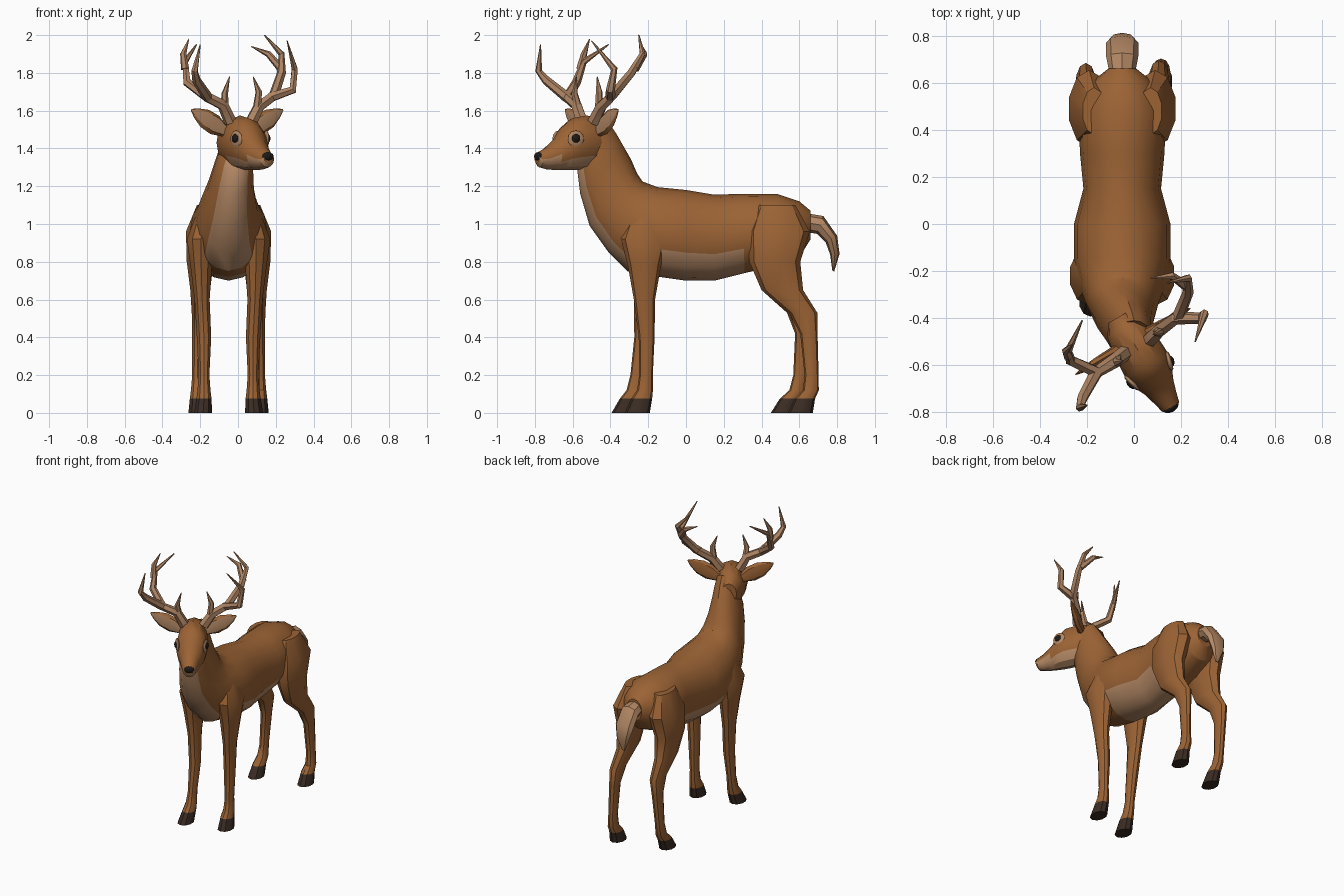
import bpy, bmesh
from math import sin, cos, pi, radians
from mathutils import Vector

cube = bpy.data.objects.get("Cube")
if cube:
    bpy.data.objects.remove(cube, do_unlink=True)
for other in bpy.context.selected_objects:
    other.select_set(False)


def material(name, rgb):
    m = bpy.data.materials.new(name)
    m.use_nodes = True
    m.diffuse_color = (*rgb, 1)
    m.node_tree.nodes["Principled BSDF"].inputs["Base Color"].default_value = (*rgb, 1)
    return m


FUR = material("brown_fur", (.33, .125, .035))
TAN = material("pale_fur", (.46, .25, .13))
HORN = material("antler_tan", (.42, .23, .125))
HOOF = material("dark_hoof", (.042, .025, .017))
BLACK = material("black", (.012, .01, .009))

parts = []
MID = -.05   # body centre line


def loft(name, rings, sides, mats, rule=None):
    """Skin a tube over rings of (centre, first half axis, second half axis)."""
    bm = bmesh.new()
    loops = []
    for c, u, v in rings:
        angles = [2 * pi * k / sides for k in range(sides)]
        loops.append([bm.verts.new(c + u * cos(a) + v * sin(a)) for a in angles])
    for i in range(len(loops) - 1):
        a, b = loops[i], loops[i + 1]
        for k in range(sides):
            n = (k + 1) % sides
            f = bm.faces.new((a[k], a[n], b[n], b[k]))
            if rule:
                f.material_index = rule(i, k, f.calc_center_median())
    first, last = bm.faces.new(loops[0]), bm.faces.new(loops[-1])
    if rule:
        first.material_index = rule(0, 0, first.calc_center_median())
        last.material_index = rule(len(loops) - 2, 0, last.calc_center_median())
    bmesh.ops.recalc_face_normals(bm, faces=bm.faces)
    mesh = bpy.data.meshes.new(name)
    bm.to_mesh(mesh)
    bm.free()
    for m in mats:
        mesh.materials.append(m)
    ob = bpy.data.objects.new(name, mesh)
    bpy.context.collection.objects.link(ob)
    parts.append(ob)
    return ob


def tine(name, points, radius):
    """Tapered, pointed antler branch along a path."""
    pts = [Vector(p) for p in points]
    u = Vector((.3, -1, .2))
    rings = []
    for i, p in enumerate(pts):
        t = (pts[min(i + 1, len(pts) - 1)] - pts[max(i - 1, 0)]).normalized()
        u = (u - t * u.dot(t)).normalized()
        s = i / (len(pts) - 1)
        r = radius * max(1 - .45 * s - .55 * s ** 6, .1)
        rings.append((p, u * r, t.cross(u) * r))
    loft(name, rings, 6, [HORN])


# Torso and neck: (bottom y, bottom z, top y, top z, half width, centre x)
spine = [
    (.66, .92, .66, 1.07, .06, MID),
    (.61, .84, .60, 1.12, .13, MID),
    (.48, .78, .48, 1.16, .185, MID),
    (.31, .74, .30, 1.16, .18, MID),
    (.15, .70, .15, 1.155, .165, MID),
    (0, .70, 0, 1.18, .205, MID),
    (-.14, .72, -.15, 1.195, .205, MID),
    (-.31, .75, -.23, 1.225, .18, MID),
    (-.41, .85, -.26, 1.27, .155, MID),
    (-.51, .99, -.29, 1.34, .125, -.04),
    (-.56, 1.16, -.33, 1.41, .105, -.025),
    (-.575, 1.28, -.37, 1.48, .09, -.01),
    (-.55, 1.34, -.41, 1.54, .075, 0),
]
rings = []
for yb, zb, yt, zt, w, x in spine:
    low, high = Vector((x, yb, zb)), Vector((x, yt, zt))
    rings.append(((low + high) / 2, (high - low) / 2, Vector((w, 0, 0))))


def torso_colour(i, k, c):
    belly = 3 <= i <= 5 and 5 <= k <= 10
    throat = i >= 7 and 6 <= k <= 9
    return int(belly or throat)


loft("torso", rings, 16, [FUR, TAN], torso_colour)

# Head, turned toward its left
TURN = radians(30)
FORWARD = Vector((sin(TURN), -cos(TURN), 0))
LEFT = Vector((cos(TURN), sin(TURN), 0))
UP = Vector((0, 0, 1))
ORIGIN = Vector((.01, -.525, 0))


def on_head(f, l, z):
    return ORIGIN + FORWARD * f + LEFT * l + UP * z


skull = [  # forward, bottom, top, half width
    (-.15, 1.36, 1.50, .05), (-.1, 1.31, 1.55, .085), (0, 1.29, 1.575, .1),
    (.09, 1.285, 1.56, .105), (.14, 1.285, 1.52, .095), (.19, 1.285, 1.455, .07),
    (.25, 1.29, 1.405, .052), (.29, 1.3, 1.385, .042), (.305, 1.325, 1.375, .028),
]
rings = [(on_head(f, 0, (b + t) / 2), UP * (t - b) / 2, LEFT * w) for f, b, t, w in skull]
loft("head", rings, 12, [FUR, TAN], lambda i, k, c: int(i >= 2 and c.z < 1.345))


def ball(name, place, size, turn, mat):
    bpy.ops.mesh.primitive_uv_sphere_add(segments=10, ring_count=6, radius=1,
                                         location=place, rotation=(0, 0, turn))
    ob = bpy.context.object
    ob.name = name
    ob.scale = size
    ob.data.materials.append(mat)
    parts.append(ob)


ball("nose", on_head(.293, 0, 1.357), (.036, .022, .025), TURN, BLACK)

for s, side in ((1, "left"), (-1, "right")):
    # Eyes with pale surrounds
    look = TURN - s * radians(14)
    ball(side + "_eye_patch", on_head(.12, s * .092, 1.45), (.013, .045, .045), look, TAN)
    ball(side + "_eye", on_head(.123, s * .096, 1.453), (.017, .026, .025), look, BLACK)

    # Ears
    base, tip = on_head(-.03, s * .075, 1.49), on_head(-.03, s * .28, 1.605)
    along = (tip - base).normalized()
    across = along.cross(FORWARD)
    rings = []
    for t, w, d in ((0, .03, .025), (.3, .055, .022), (.6, .052, .018),
                    (.85, .028, .01), (1, .005, .003)):
        rings.append((base.lerp(tip, t), FORWARD * d, across * w))
    loft(side + "_ear", rings, 8, [FUR, TAN], lambda i, k, c: int(k in (0, 7)))

# Antlers
tine("left_antler_beam", [(.07, -.49, 1.54), (.11, -.45, 1.62), (.19, -.39, 1.68),
                          (.23, -.29, 1.8), (.23, -.23, 1.9), (.14, -.25, 2)], .034)
tine("left_antler_outer_tine", [(.17, -.4, 1.67), (.29, -.4, 1.71),
                                (.3, -.38, 1.82), (.26, -.5, 1.97)], .028)
tine("left_antler_rear_tine", [(.23, -.27, 1.82), (.16, -.22, 1.9), (.07, -.23, 1.94)], .022)
tine("left_antler_brow_tine", [(.1, -.46, 1.61), (.11, -.46, 1.7), (.08, -.47, 1.78)], .023)
tine("right_antler_beam", [(-.04, -.55, 1.54), (-.08, -.58, 1.63), (-.16, -.63, 1.67),
                           (-.27, -.58, 1.75), (-.28, -.54, 1.86), (-.22, -.41, 1.95)], .034)
tine("right_antler_outer_tine", [(-.16, -.63, 1.67), (-.22, -.74, 1.76),
                                 (-.23, -.78, 1.81), (-.2, -.77, 1.95)], .028)
tine("right_antler_rear_tine", [(-.28, -.56, 1.82), (-.29, -.54, 1.9), (-.26, -.51, 1.98)], .022)
tine("right_antler_brow_tine", [(-.07, -.57, 1.61), (-.07, -.59, 1.69), (-.045, -.58, 1.78)], .023)

# Legs: (z, y, half depth, half width, distance from centre line)
front_leg = [
    (1.06, -.21, .08, .04, .13), (.92, -.22, .125, .08, .145), (.78, -.22, .088, .06, .145),
    (.6, -.22, .056, .042, .14), (.4, -.22, .042, .04, .13), (.2, -.235, .036, .03, .13),
    (.12, -.245, .042, .036, .13), (.075, -.265, .055, .042, .13), (0, -.293, .066, .05, .135),
]
hind_leg = [
    (1.1, .48, .1, .05, .12), (.96, .49, .165, .09, .14), (.8, .47, .135, .075, .15),
    (.65, .51, .11, .055, .15), (.53, .615, .075, .042, .155), (.42, .637, .046, .034, .16),
    (.2, .635, .037, .029, .165), (.12, .625, .042, .036, .165), (.075, .59, .054, .042, .165),
    (0, .56, .066, .05, .165),
]
for s, side in ((1, "left"), (-1, "right")):
    for name, shape, stride in (("front_leg", front_leg, .035), ("hind_leg", hind_leg, .045)):
        rings = []
        for z, y, d, w, x in shape:
            step = s * stride * max(0, 1 - z / .6)
            rings.append((Vector((MID + s * x, y + step, z)), Vector((0, d, 0)), Vector((w, 0, 0))))
        loft(side + "_" + name, rings, 10, [FUR, HOOF], lambda i, k, c: int(c.z < .075))

# Tail: (y, z, half thickness, half width, lean in degrees)
rings = []
for y, z, d, w, lean in ((.62, 1.01, .05, .05, 0), (.71, .995, .05, .068, 20),
                         (.77, .92, .035, .07, 60), (.788, .84, .025, .05, 85),
                         (.78, .75, .005, .012, 95)):
    a = radians(lean)
    rings.append((Vector((MID, y, z)), Vector((0, sin(a), cos(a))) * d, Vector((w, 0, 0))))
loft("tail", rings, 8, [TAN])

# Soft shading that keeps the sharper folds
for ob in parts:
    ob.select_set(True)
bpy.context.view_layer.objects.active = parts[0]
bpy.ops.object.shade_smooth_by_angle(angle=radians(32))
